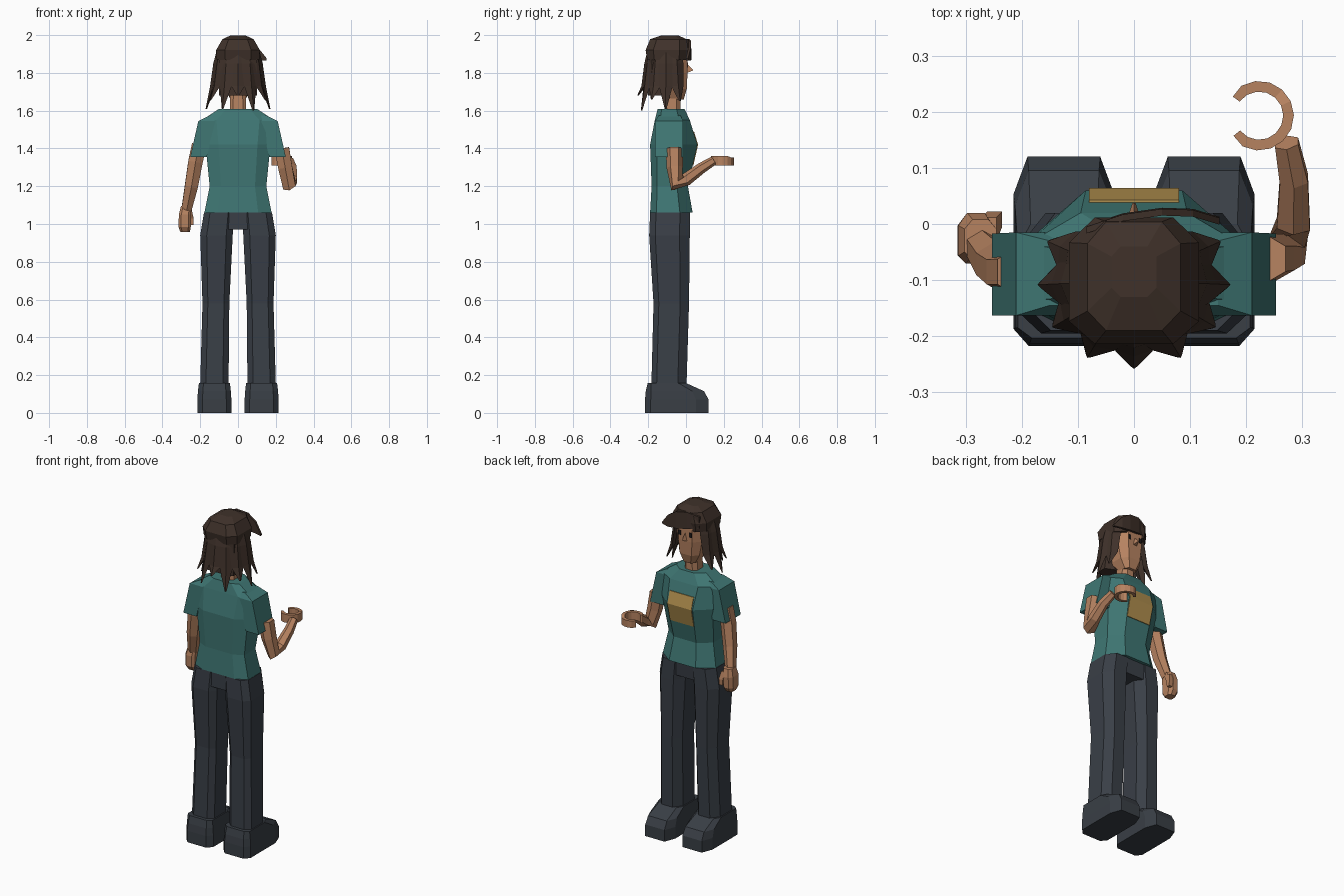
import bpy, bmesh, math
from mathutils import Vector


def material(name, rgb):
    m = bpy.data.materials.new(name)
    m.diffuse_color = (*rgb, 1)
    return m


SKIN = material("skin", (0.47, 0.225, 0.118))
HAIR = material("dark_brown_hair", (0.05, 0.031, 0.023))
TEAL = material("teal_cloth", (0.05, 0.185, 0.175))
PANTS = material("slate_cloth", (0.041, 0.049, 0.062))
SHOE = material("shoe_grey", (0.041, 0.049, 0.060))
GOLD = material("gold_patch", (0.43, 0.27, 0.075))
DARK = material("eye_dark", (0.012, 0.01, 0.01))


def loft(name, rings, mat):
    """Skin a list of equal-length point rings and cap both ends."""
    bm = bmesh.new()
    vs = [[bm.verts.new(p) for p in r] for r in rings]
    n = len(vs[0])
    for a, b in zip(vs, vs[1:]):
        for i in range(n):
            bm.faces.new((a[i], a[(i + 1) % n], b[(i + 1) % n], b[i]))
    bm.faces.new(vs[0])
    bm.faces.new(vs[-1])
    bmesh.ops.recalc_face_normals(bm, faces=bm.faces)
    me = bpy.data.meshes.new(name)
    bm.to_mesh(me)
    bm.free()
    me.materials.append(mat)
    ob = bpy.data.objects.new(name, me)
    bpy.context.collection.objects.link(ob)
    return ob


def octa(z, x0, x1, yb, yf, front=(0.25, 0.25), back=(0.2, 0.15)):
    """Chamfered rectangle; chamfers are fractions of width and depth."""
    w, d = x1 - x0, yf - yb
    fx, fy, bx, by = front[0] * w, front[1] * d, back[0] * w, back[1] * d
    return [(x0 + bx, yb, z), (x1 - bx, yb, z), (x1, yb + by, z), (x1, yf - fy, z),
            (x1 - fx, yf, z), (x0 + fx, yf, z), (x0, yf - fy, z), (x0, yb + by, z)]


def box(z, x0, x1, y0, y1):
    return [(x0, y0, z), (x1, y0, z), (x1, y1, z), (x0, y1, z)]


def tube(name, path, mat, sides=6):
    """Limb through (x, y, z, radius) points."""
    pts = [Vector(p[:3]) for p in path]
    rings = []
    for i, p in enumerate(pts):
        d = (pts[min(i + 1, len(pts) - 1)] - pts[max(i - 1, 0)]).normalized()
        u = Vector((1, 0, 0))
        u = (u - d * u.dot(d)).normalized()
        v = d.cross(u)
        r = path[i][3]
        rings.append([p + r * (u * math.cos(t) + v * math.sin(t))
                      for t in (2 * math.pi * (k + 0.5) / sides for k in range(sides))])
    return loft(name, rings, mat)


def mirrored(ring, s):
    return [(s * x, y, z) for x, y, z in ring]


# shoes, legs and sleeves, once per side
for s, side in ((-1, "left"), (1, "right")):
    toe, heel = (0.14, 0.2), (0.15, 0.09)
    shoe = [octa(0, 0.035, 0.215, -0.217, 0.12, toe, heel),
            octa(0.07, 0.035, 0.215, -0.217, 0.12, toe, heel),
            octa(0.115, 0.038, 0.212, -0.213, 0.095, toe, heel),
            octa(0.158, 0.043, 0.207, -0.203, 0.0, toe, heel)]
    loft(side + "_shoe", [mirrored(r, s) for r in shoe], SHOE)
    leg = [octa(0.155, 0.05, 0.2, -0.183, 0.003),
           octa(0.58, 0.046, 0.188, -0.172, 0.016),
           octa(0.94, 0.028, 0.2, -0.195, 0.02),
           octa(1.06, 0.02, 0.18, -0.19, 0.02)]
    loft(side + "_leg", [mirrored(r, s) for r in leg], PANTS)
    sleeve = [box(1.355, 0.165, 0.253, -0.163, -0.017),
              box(1.545, 0.12, 0.21, -0.163, -0.015),
              box(1.575, 0.10, 0.15, -0.145, -0.03)]
    loft(side + "_sleeve", [mirrored(r, s) for r in sleeve], TEAL)

# pelvis joining the legs
loft("pelvis", [octa(0.97, -0.17, 0.17, -0.185, 0.01),
                octa(1.08, -0.165, 0.165, -0.185, 0.018)], PANTS)

# shirt body, with the front swelling at the chest
shirt = [(1.06, 0.178, -0.19, 0.035), (1.20, 0.15, -0.182, 0.01), (1.42, 0.172, -0.19, 0.06),
         (1.55, 0.19, -0.165, 0.02), (1.61, 0.10, -0.15, -0.008)]
loft("shirt", [octa(z, -w, w, yb, yf, (0.25, 0.3), (0.2, 0.15)) for z, w, yb, yf in shirt], TEAL)

# chest patch folded over the chest
loft("chest_patch", [box(z, -0.08, 0.08, y - 0.004, y + 0.004)
                     for z, y in ((1.31, 0.035), (1.42, 0.06), (1.49, 0.0385))], GOLD)

# lowered arm with a closed hand
tube("left_arm", [(-0.205, -0.085, 1.42, 0.045), (-0.225, -0.085, 1.33, 0.044),
                  (-0.247, -0.07, 1.2, 0.04), (-0.272, -0.04, 1.08, 0.031)], SKIN)
loft("left_hand", [octa(0.957, -0.305, -0.255, -0.05, 0.0),
                   octa(0.985, -0.315, -0.25, -0.068, 0.018),
                   octa(1.05, -0.313, -0.25, -0.07, 0.02),
                   octa(1.095, -0.302, -0.245, -0.06, 0.008)], SKIN)
loft("left_thumb", [box(0.995, -0.258, -0.236, 0.0, 0.02),
                    box(1.03, -0.262, -0.235, -0.005, 0.022),
                    box(1.075, -0.27, -0.245, -0.03, 0.012)], SKIN)

# raised arm, bent at the elbow
tube("right_arm", [(0.232, -0.062, 1.4, 0.045), (0.25, -0.06, 1.3, 0.043),
                   (0.272, -0.048, 1.205, 0.04), (0.284, 0.0, 1.235, 0.034),
                   (0.285, 0.08, 1.295, 0.029), (0.272, 0.145, 1.335, 0.024)], SKIN)

# gripping hand: an open band curled around an empty grip
grip = []
for k in range(13):
    a = math.radians(-142 + k * 286 / 12)
    ri, ro = 0.043, 0.062
    if k in (0, 12):
        ro = 0.058
    hi = 1.36 if k < 8 else 1.352
    grip.append([(0.223 + r * math.cos(a), 0.193 + r * math.sin(a), z)
                 for r, z in ((ri, 1.31), (ro, 1.31), (ro, hi), (ri, hi))])
loft("right_hand", grip, SKIN)

# neck and head
loft("neck", [octa(1.57, -0.045, 0.045, -0.115, -0.03),
              octa(1.72, -0.04, 0.04, -0.11, -0.028)], SKIN)
face = [(1.66, 0.04, -0.09, -0.012), (1.715, 0.068, -0.14, 0.004), (1.8, 0.082, -0.17, 0.008),
        (1.94, 0.085, -0.17, 0.006)]
loft("head", [octa(z, -w, w, yb, yf, (0.22, 0.25)) for z, w, yb, yf in face], SKIN)
loft("nose", [[(-0.014, 0.003, 1.8), (0.014, 0.003, 1.8), (0, 0.003, 1.85)],
              [(-0.003, 0.037, 1.812), (0.003, 0.037, 1.812), (0, 0.037, 1.818)]], SKIN)
for s, side in ((-1, "left"), (1, "right")):
    loft(side + "_eye", [box(z, s * 0.037 - 0.008, s * 0.037 + 0.008, 0.004, 0.0105)
                         for z in (1.828, 1.856)], DARK)

# hair cap
cap = [(1.868, 0.112, -0.205, 0.004), (1.92, 0.116, -0.214, 0.012),
       (1.978, 0.083, -0.19, 0.004), (1.998, 0.04, -0.13, -0.04)]
loft("hair_cap", [octa(z, -w, w, yb, yf, (0.2, 0.2), (0.2, 0.18)) for z, w, yb, yf in cap], HAIR)
loft("hair_back", [octa(1.68, -0.1, 0.1, -0.2, -0.11),
                   octa(1.9, -0.1, 0.1, -0.2, -0.05)], HAIR)

# hanging strands fanned from cheek to cheek around the back
tips = (1.65, 1.61, 1.66, 1.61, 1.68, 1.6, 1.66, 1.61, 1.65)
for k, tip in enumerate(tips):
    a = math.radians(-116 + 29 * k)
    out = Vector((math.sin(a), -math.cos(a) * 0.92, 0))
    tan = Vector((math.cos(a), math.sin(a), 0))
    mid = Vector((0, -0.1, 0))
    rings = []
    for z, r, w, t in ((1.93, 0.098, 0.036, 0.012), (1.85, 0.116, 0.044, 0.015),
                       (1.73, 0.134, 0.036, 0.014), (tip, 0.168, 0.005, 0.004)):
        c = mid + out * r + Vector((0, 0, z))
        rings.append([c - tan * w, c + out * t, c + tan * w, c - out * t])
    loft("hair_strand_%d" % k, rings, HAIR)

# fringe swept across the forehead to one side
fringe = []
for x, y, z, h in ((-0.085, -0.01, 1.925, 0.035), (-0.02, 0.012, 1.93, 0.05),
                   (0.05, 0.022, 1.92, 0.05), (0.105, 0.02, 1.9, 0.035),
                   (0.152, 0.006, 1.872, 0.005)):
    fringe.append([(x, y - 0.007, z - h), (x, y + 0.007, z - h),
                   (x, y + 0.005, z + h), (x, y - 0.007, z + h)])
loft("fringe", fringe, HAIR)
